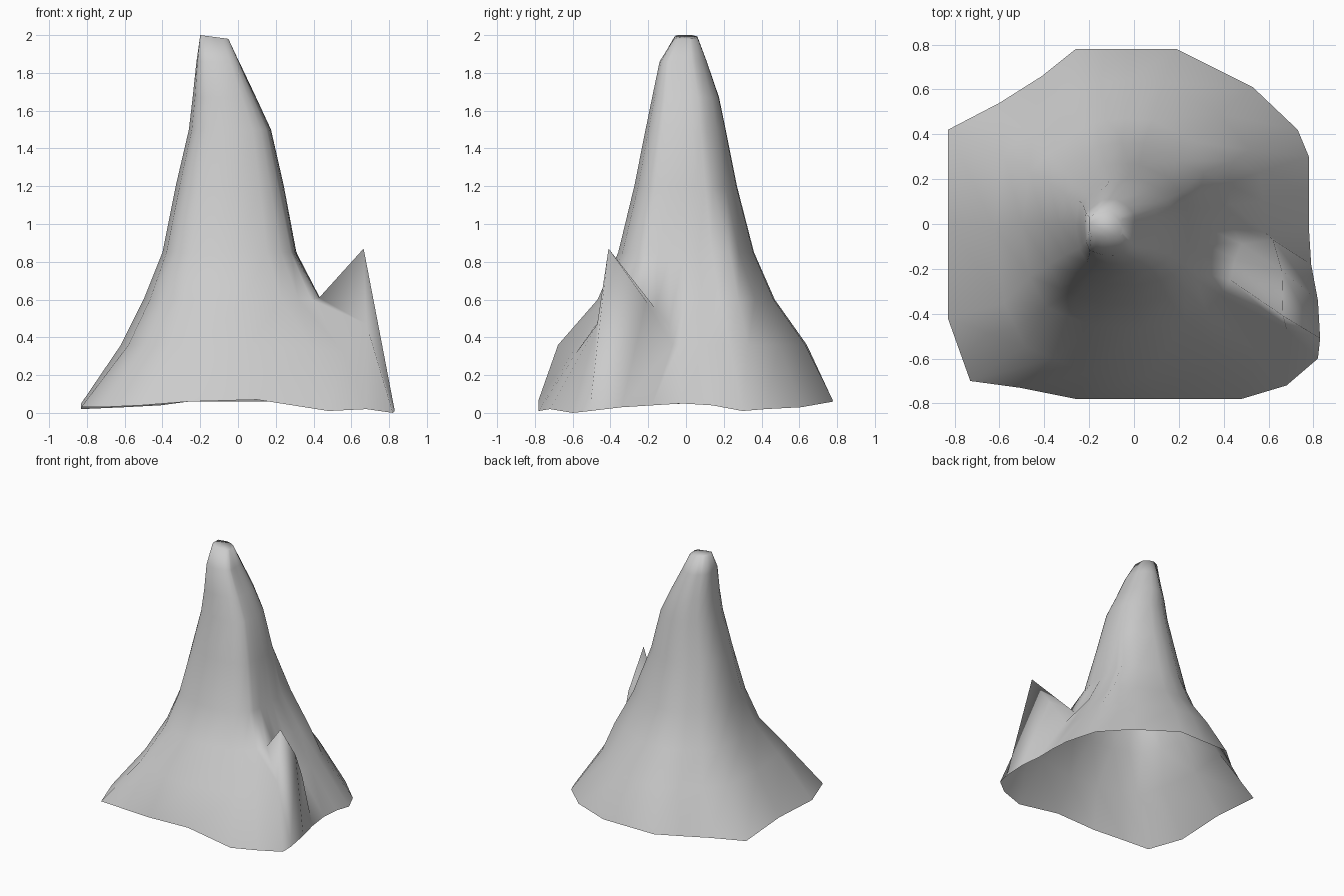
import bpy
import bmesh
import math

cube = bpy.data.objects.get("Cube")
if cube:
    bpy.data.objects.remove(cube, do_unlink=True)

# Stone colour
stone = bpy.data.materials.new("grey_stone")
stone.use_nodes = True
COLOUR = (0.6, 0.6, 0.6, 1.0)
stone.diffuse_color = COLOUR
stone.node_tree.nodes["Principled BSDF"].inputs["Base Color"].default_value = COLOUR

# Ragged foot outline, counter-clockwise from the right
foot = [(0.78, -0.02, .05), (0.78, 0.14, .04), (0.78, 0.30, .01), (0.73, 0.42, .02),
        (0.53, 0.61, .03), (0.19, 0.78, .06), (-0.03, 0.78, .06), (-0.26, 0.78, .06),
        (-0.41, 0.66, .04), (-0.60, 0.54, .03), (-0.83, 0.42, .02), (-0.83, 0.0, .05),
        (-0.83, -0.42, .03), (-0.73, -0.70, .03), (-0.51, -0.73, .04), (-0.26, -0.78, .06),
        (0.10, -0.78, .07), (0.48, -0.78, .01), (0.68, -0.72, .02), (0.82, -0.60, .0),
        (0.83, -0.51, .01), (0.82, -0.34, .03), (0.79, -0.18, .04)]

# Cross-sections: height, x range, y range, likeness to the foot outline
sections = [(0.36, -.62, .60, -.68, .64, .45), (0.60, -.50, .45, -.47, .47, .4),
            (0.85, -.40, .32, -.36, .36, .5), (1.20, -.33, .25, -.275, .27, .4),
            (1.50, -.26, .18, -.215, .21, .4), (1.67, -.24, .10, -.18, .175, .4),
            (1.86, -.22, .01, -.14, .11, .6), (1.99, -.20, -.05, -.06, .06, 1.0)]

# Points pulled out of the slope, by (section, column)
side_peak = {(0, 20): (0.665, -0.41, 0.87), (1, 20): (0.43, -0.25, 0.61),
             (0, 21): (0.66, -0.21, 0.59), (1, 21): (0.45, -0.16, 0.55),
             (0, 22): (0.62, -0.07, 0.36), (1, 22): (0.48, -0.09, 0.47),
             (0, 19): (0.68, -0.47, 0.47), (0, 18): (0.56, -0.58, 0.32),
             (0, 17): (0.40, -0.59, 0.34)}
back_shoulder = {(1, 3): (0.44, 0.28, 0.58), (2, 3): (0.31, 0.23, 0.85)}
pulled = {**side_peak, **back_shoulder}


def section_point(level, column):
    if (level, column) in pulled:
        return pulled[level, column]
    z, x0, x1, y0, y1, likeness = sections[level]
    u, v = foot[column][0] / 0.83, foot[column][1] / 0.78
    a = math.atan2(v, u)
    u = math.cos(a) + (u - math.cos(a)) * likeness
    v = math.sin(a) + (v - math.sin(a)) * likeness
    tilt = -0.01 * u if level == len(sections) - 1 else 0
    return ((x0 + x1) / 2 + u * (x1 - x0) / 2, (y0 + y1) / 2 + v * (y1 - y0) / 2, z + tilt)


# Loft the slopes and close the summit; the foot stays open
bm = bmesh.new()
count = len(foot)
rings = [[bm.verts.new(p) for p in foot]]
for level in range(len(sections)):
    rings.append([bm.verts.new(section_point(level, c)) for c in range(count)])
for low, high in zip(rings, rings[1:]):
    for c in range(count):
        n = (c + 1) % count
        bm.faces.new((low[c], low[n], high[n], high[c]))
bm.faces.new(rings[-1])
for face in bm.faces:
    face.smooth = True

mesh = bpy.data.meshes.new("mountain")
bm.to_mesh(mesh)
bm.free()
mesh.materials.append(stone)
mountain = bpy.data.objects.new("mountain", mesh)
bpy.context.collection.objects.link(mountain)
